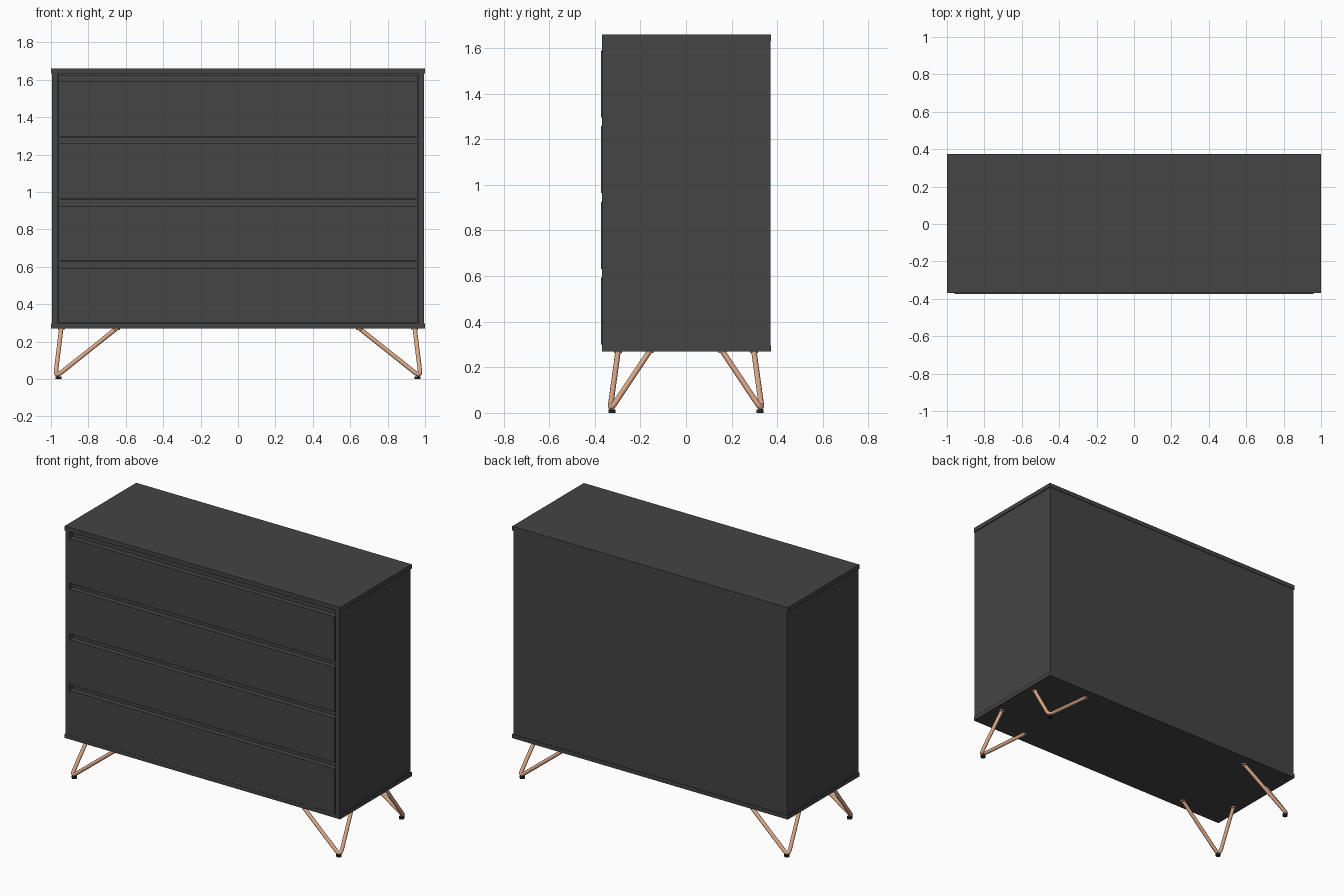
import bpy, bmesh
from mathutils import Vector

if "Cube" in bpy.data.objects:
    bpy.data.objects.remove(bpy.data.objects["Cube"])


def material(name, rgb):
    m = bpy.data.materials.new(name)
    m.diffuse_color = (*rgb, 1)
    m.use_nodes = True
    m.node_tree.nodes["Principled BSDF"].inputs["Base Color"].default_value = m.diffuse_color
    return m


DARK = material("charcoal", (0.058, 0.058, 0.058))
COPPER = material("copper", (0.72, 0.40, 0.25))
BLACK = material("black_rubber", (0.02, 0.02, 0.02))


def add_object(name, bm, mat):
    bmesh.ops.recalc_face_normals(bm, faces=bm.faces)
    me = bpy.data.meshes.new(name)
    bm.to_mesh(me)
    bm.free()
    me.materials.append(mat)
    ob = bpy.data.objects.new(name, me)
    bpy.context.collection.objects.link(ob)
    return ob


def prism(name, points, direction, mat):
    """Extrude a closed outline along a direction."""
    bm = bmesh.new()
    face = bm.faces.new([bm.verts.new(p) for p in points])
    ext = bmesh.ops.extrude_face_region(bm, geom=[face])
    verts = [g for g in ext["geom"] if isinstance(g, bmesh.types.BMVert)]
    bmesh.ops.translate(bm, verts=verts, vec=direction)
    return add_object(name, bm, mat)


def board(name, z0, z1):
    outline = [(-1, -0.369, z0), (1, -0.369, z0), (1, 0.373, z0), (-1, 0.373, z0)]
    prism(name, outline, (0, 0, z1 - z0), DARK)


def disc(name, x, y, z0, z1, r, mat):
    bpy.ops.mesh.primitive_cylinder_add(vertices=20, radius=r, depth=z1 - z0,
                                        location=(x, y, (z0 + z1) / 2))
    ob = bpy.context.object
    ob.name = name
    ob.data.materials.append(mat)
    bpy.ops.object.shade_smooth_by_angle()


# Top and bottom boards
board("top_board", 1.632, 1.66)
board("bottom_board", 0.27, 0.296)

# Sides and back as one U-shaped shell
xo, xi, yf, yb = 0.994, 0.964, -0.368, 0.370
shell = [(-xo, yf), (-xi, yf), (-xi, yb - 0.02), (xi, yb - 0.02),
         (xi, yf), (xo, yf), (xo, yb), (-xo, yb)]
prism("carcass_sides_and_back", [(x, y, 0.296) for x, y in shell], (0, 0, 1.336), DARK)

# Drawers: stepped front with a recessed finger-grip strip along the top
for i in range(4):
    z = 0.299 + i * 0.3325
    lip, top = z + 0.294, z + 0.328
    profile = [(-0.373, z), (-0.373, lip), (-0.338, lip), (-0.338, top),
               (-0.318, top), (-0.318, z)]
    prism(f"drawer_front_{i + 1}", [(-0.961, y, h) for y, h in profile], (1.922, 0, 0), DARK)


# Hairpin legs
def hairpin_leg(name, sx, sy):
    a, b = Vector((0.65, 0.298, 0.27)), Vector((0.945, 0.16, 0.27))
    c = Vector((0.977, 0.334, 0.009))
    p, q = c + (a - c).normalized() * 0.045, c + (b - c).normalized() * 0.045
    bend = [p * (1 - t) ** 2 + c * 2 * t * (1 - t) + q * t * t
            for t in [k / 8 for k in range(9)]]
    path = [a] + bend + [b]
    curve = bpy.data.curves.new(name, "CURVE")
    curve.dimensions = "3D"
    curve.bevel_depth = 0.012
    curve.bevel_resolution = 3
    curve.use_fill_caps = True
    spline = curve.splines.new("POLY")
    spline.points.add(len(path) - 1)
    for pt, v in zip(spline.points, path):
        pt.co = (v.x * sx, v.y * sy, v.z, 1)
    curve.materials.append(COPPER)
    bpy.context.collection.objects.link(bpy.data.objects.new(name, curve))
    # mounting discs and rubber foot
    for k, v in enumerate((a, b)):
        disc(f"{name}_mount_{k + 1}", v.x * sx, v.y * sy, 0.262, 0.27, 0.018, COPPER)
    disc(f"{name}_foot", 0.96 * sx, 0.325 * sy, 0, 0.014, 0.016, BLACK)


for sx, side in ((-1, "left"), (1, "right")):
    for sy, end in ((-1, "front"), (1, "back")):
        hairpin_leg(f"{end}_{side}_leg", sx, sy)
